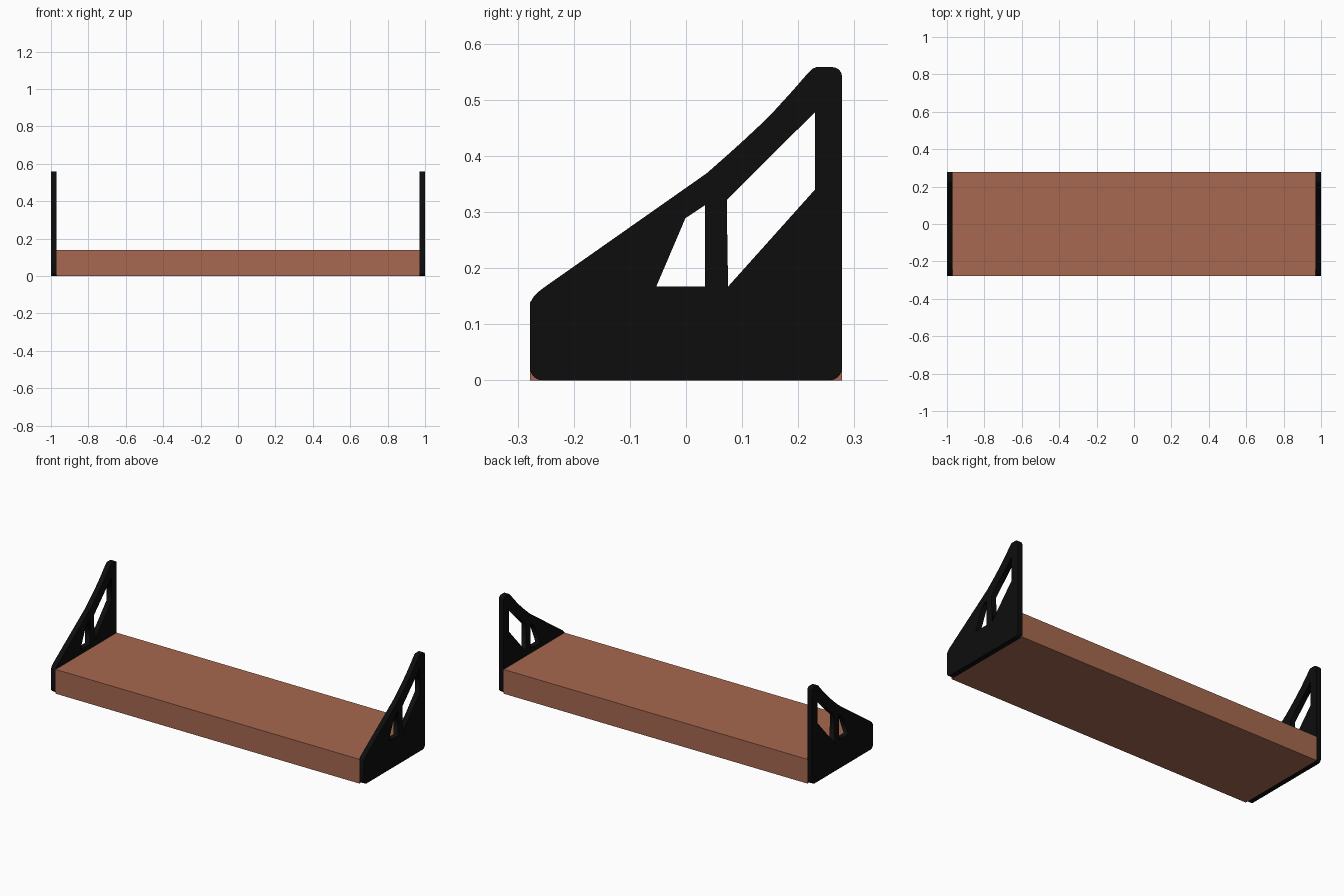
import bpy
from math import radians, sin, cos

if "Cube" in bpy.data.objects:
    bpy.data.objects.remove(bpy.data.objects["Cube"])

T = 0.03            # side panel thickness
D = 0.278           # half depth


def material(name, color):
    m = bpy.data.materials.new(name)
    m.diffuse_color = color
    m.use_nodes = True
    m.node_tree.nodes["Principled BSDF"].inputs["Base Color"].default_value = m.diffuse_color
    return m


def arc(cx, cz, r, start, end, n=5):
    return [(cx + r * cos(radians(start + (end - start) * i / n)),
             cz + r * sin(radians(start + (end - start) * i / n))) for i in range(n + 1)]


wood = material("wood", (0.38, 0.14, 0.08, 1))
black = material("black metal", (0.004, 0.004, 0.004, 1))

# Side panel profile (y, z): rounded corners and a gently swept front edge
outline = (arc(-D + 0.022, 0.022, 0.022, 180, 270)
           + arc(D - 0.022, 0.022, 0.022, 270, 360)
           + arc(D - 0.017, 0.541, 0.017, 0, 90)
           + [(0.232, 0.558), (0.225, 0.555), (0.217, 0.547), (0.19, 0.516), (0.159, 0.482),
              (0.13, 0.453), (0.1, 0.425), (0.07, 0.398), (0.037, 0.369), (0, 0.343),
              (-0.255, 0.164), (-0.265, 0.156), (-0.273, 0.147), (-D, 0.136)])
small_window = [(-0.053, 0.167), (0.034, 0.167), (0.034, 0.312), (-0.001, 0.289)]
large_window = [(0.075, 0.167), (0.230, 0.340), (0.230, 0.478), (0.073, 0.322), (0.073, 0.292)]


def side_panel(name, x):
    cu = bpy.data.curves.new(name, 'CURVE')
    cu.dimensions = '2D'
    cu.fill_mode = 'BOTH'
    cu.extrude = T / 2
    for pts in (outline, small_window, large_window):
        s = cu.splines.new('POLY')
        s.points.add(len(pts) - 1)
        for p, (y, z) in zip(s.points, pts):
            p.co = (y, z, 0, 1)
        s.use_cyclic_u = True
    cu.materials.append(black)
    ob = bpy.data.objects.new(name, cu)
    ob.location.x = x
    ob.rotation_euler = (radians(90), 0, radians(90))
    bpy.context.collection.objects.link(ob)
    bpy.ops.object.select_all(action='DESELECT')
    ob.select_set(True)
    bpy.context.view_layer.objects.active = ob
    bpy.ops.object.convert(target='MESH')


side_panel("left_side_panel", -1 + T / 2)
side_panel("right_side_panel", 1 - T / 2)

# Thick shelf board between the panels
bpy.ops.mesh.primitive_cube_add(size=1, location=(0, 0, 0.07))
board = bpy.context.object
board.name = "shelf_board"
board.scale = (2 - 2 * T, 2 * D, 0.14)
board.data.materials.append(wood)
